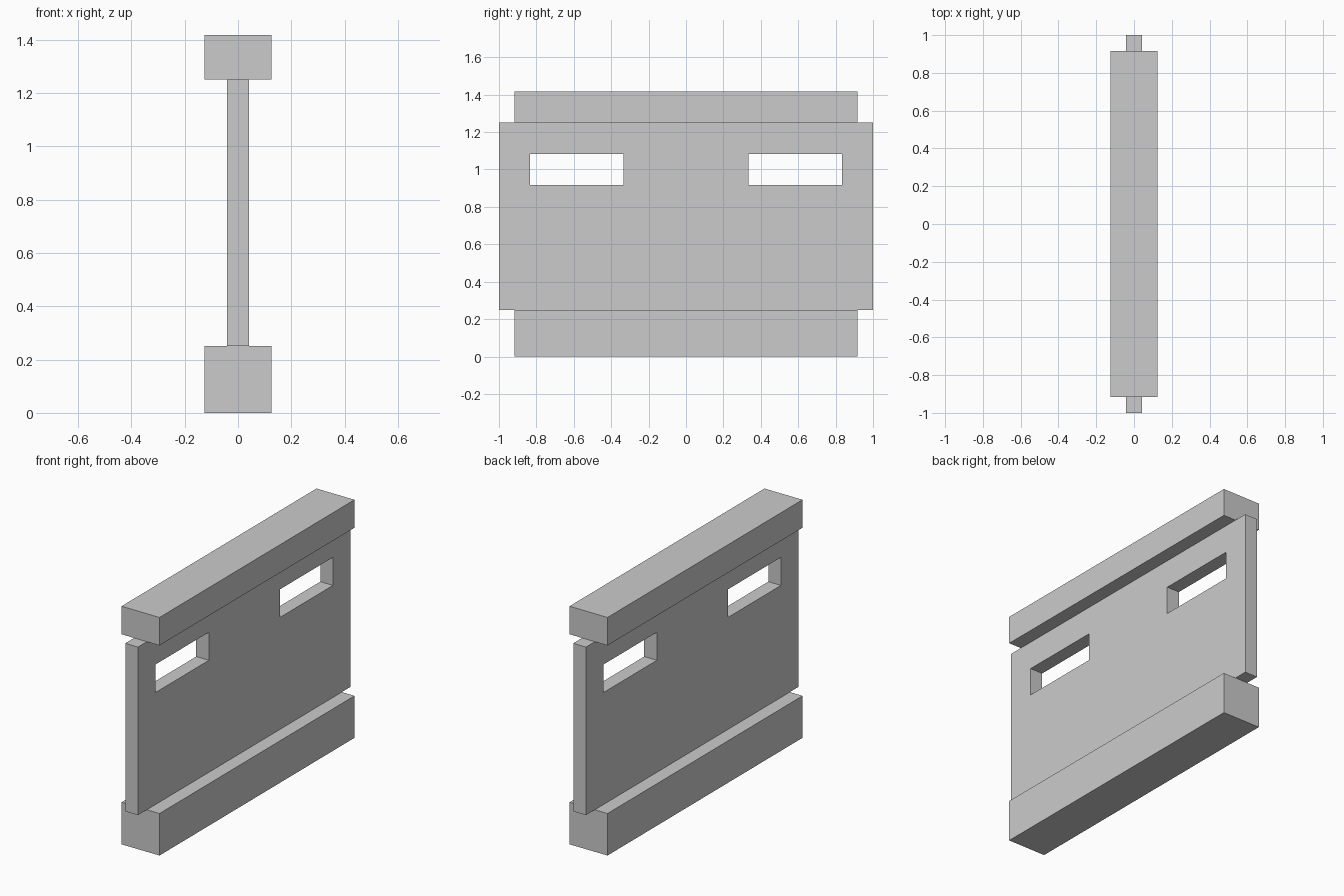
import bpy

default_cube = bpy.data.objects.get("Cube")
if default_cube:
    bpy.data.objects.remove(default_cube, do_unlink=True)

U = 1 / 12  # layout module


def box(name, x, y, z):
    """Box spanning the given (min, max) ranges, in modules."""
    spans = (x, y, z)
    centre = [(a + b) / 2 * U for a, b in spans]
    size = [(b - a) * U for a, b in spans]
    bpy.ops.mesh.primitive_cube_add(size=1, location=centre)
    obj = bpy.context.object
    obj.name = obj.data.name = name
    obj.scale = size
    bpy.ops.object.transform_apply(location=False, rotation=False, scale=True)
    return obj


# Thick rails below and above the panel
box("bottom_rail", (-1.5, 1.5), (-11, 11), (0, 3))
box("top_rail", (-1.5, 1.5), (-11, 11), (15, 17))

# Thin wall panel, slightly longer than the rails
panel = box("wall_panel", (-0.5, 0.5), (-12, 12), (3, 15))

# Two window slots cut through the panel
for name, y in (("front_slot", (-10, -4)), ("back_slot", (4, 10))):
    cutter = box(name, (-2, 2), y, (11, 13))
    cutter.hide_render = True
    cut = panel.modifiers.new(name, 'BOOLEAN')
    cut.operation = 'DIFFERENCE'
    cut.solver = 'EXACT'
    cut.object = cutter
    bpy.context.view_layer.objects.active = panel
    bpy.ops.object.modifier_apply(modifier=cut.name)
    bpy.data.objects.remove(cutter, do_unlink=True)
